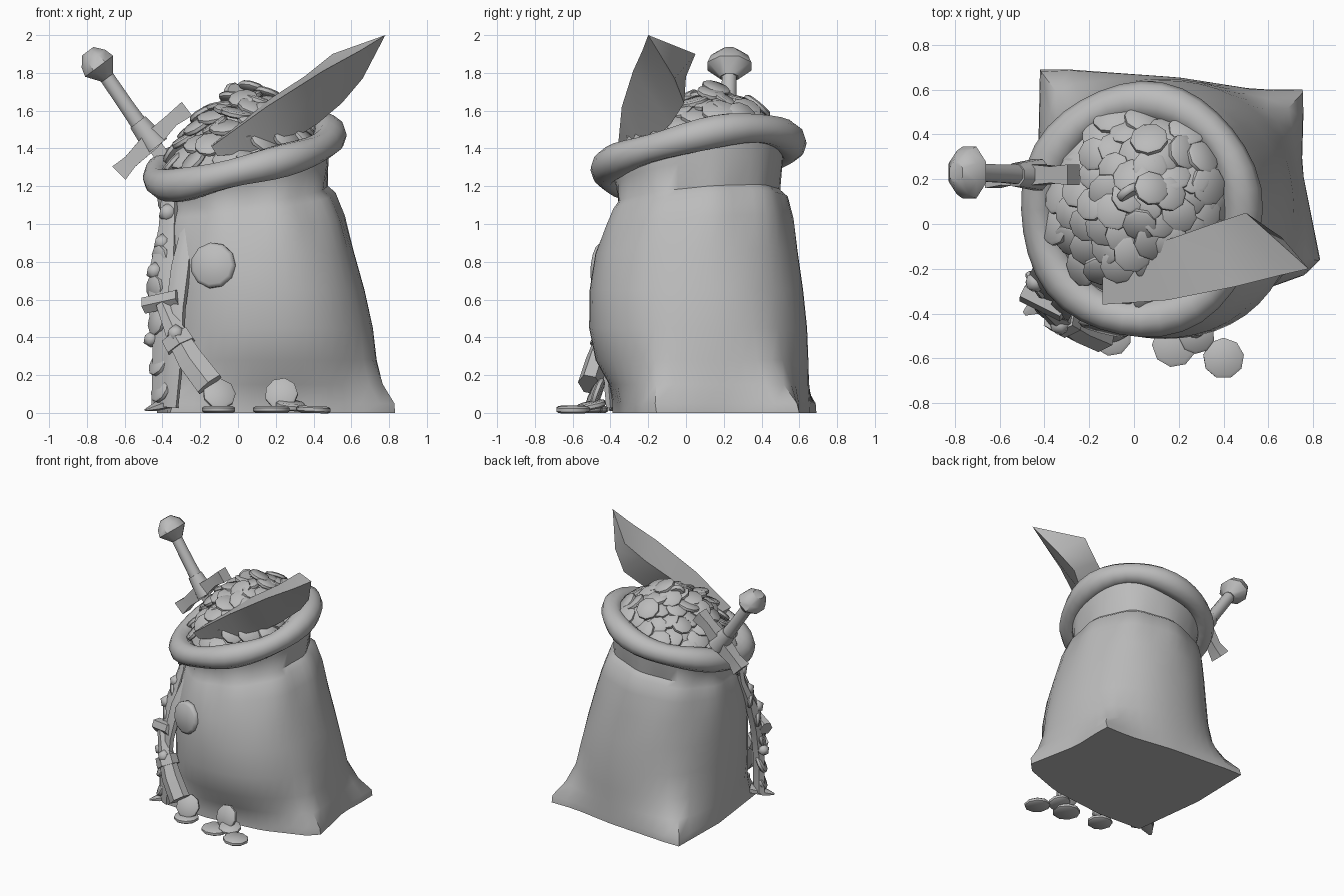
import bpy, bmesh, math, random
from mathutils import Vector, Matrix

random.seed(4)
cube = bpy.data.objects.get("Cube")
if cube:
    bpy.data.objects.remove(cube, do_unlink=True)

grey = bpy.data.materials.new("plain grey")
grey.use_nodes = True
grey.diffuse_color = (0.5, 0.5, 0.5, 1)
grey.node_tree.nodes["Principled BSDF"].inputs["Base Color"].default_value = (0.5, 0.5, 0.5, 1)


def finish(name, bm, angle=45):
    bmesh.ops.recalc_face_normals(bm, faces=bm.faces)
    mesh = bpy.data.meshes.new(name)
    bm.to_mesh(mesh)
    bm.free()
    mesh.materials.append(grey)
    obj = bpy.data.objects.new(name, mesh)
    bpy.context.collection.objects.link(obj)
    bpy.ops.object.select_all(action='DESELECT')
    obj.select_set(True)
    bpy.context.view_layer.objects.active = obj
    bpy.ops.object.shade_smooth_by_angle(angle=math.radians(angle))


def loft(name, rings, loop=False, angle=45):
    """Skin a row of equal rings; cap the ends unless it loops."""
    bm = bmesh.new()
    rows = [[bm.verts.new(p) for p in ring] for ring in rings]
    pairs = list(zip(rows, rows[1:])) + ([(rows[-1], rows[0])] if loop else [])
    for a, b in pairs:
        for i in range(len(a)):
            j = (i + 1) % len(a)
            bm.faces.new((a[i], a[j], b[j], b[i]))
    if not loop:
        bm.faces.new(rows[0])
        bm.faces.new(rows[-1])
    finish(name, bm, angle)


def tube(name, stations, sides=8, flat=1.0, side=(0, 1, 0)):
    """Stations are (x, y, z, radius); flat scales along the side axis."""
    pts = [Vector(s[:3]) for s in stations]
    rings = []
    for i, s in enumerate(stations):
        d = (pts[min(i + 1, len(pts) - 1)] - pts[max(i - 1, 0)]).normalized()
        u = d.cross(Vector(side)).normalized()
        v = d.cross(u)
        rings.append([pts[i] + s[3] * (u * math.cos(t) + v * math.sin(t) * flat)
                      for t in (math.tau * (k + 0.5) / sides for k in range(sides))])
    loft(name, rings)


def coin(bm, centre, normal, radius, thick=0.036, sides=9):
    """A thin lens-shaped disc."""
    turn = Vector(normal).to_track_quat('Z', 'Y').to_matrix().to_4x4()
    squash = Matrix.Diagonal((radius, radius, thick / 2, 1))
    ring = [(0.85, -1), (1, -0.5), (1, 0.5), (0.85, 1)]
    place = Matrix.Translation(centre) @ turn @ squash
    rows = [[bm.verts.new(place @ Vector((r * math.cos(math.tau * k / sides),
                                          r * math.sin(math.tau * k / sides), h)))
             for k in range(sides)] for r, h in ring]
    for a, b in zip(rows, rows[1:]):
        for k in range(sides):
            j = (k + 1) % sides
            bm.faces.new((a[k], a[j], b[j], b[k]))
    bm.faces.new(rows[0][::-1])
    bm.faces.new(rows[-1])


def tilt(x, y):
    return 0.25 * (x - 0.03) + 0.17 * (y - 0.06)


# Sack: z, left, right, front, back, pull to the base outline, mouth tilt
LEVELS = [(0, -.42, .70, -.36, .62, 1, 0), (.05, -.43, .72, -.39, .63, .97, 0),
          (.15, -.43, .72, -.44, .64, .55, 0), (.28, -.43, .72, -.505, .645, .2, 0),
          (.45, -.43, .71, -.52, .64, .05, 0), (.65, -.43, .67, -.51, .62, 0, 0),
          (.85, -.42, .61, -.48, .59, 0, .1), (1.0, -.40, .56, -.43, .56, 0, .3),
          (1.1, -.38, .51, -.39, .53, 0, .5), (1.14, -.36, .47, -.36, .49, 0, .5),
          (1.25, -.38, .48, -.37, .51, 0, .75), (1.36, -.40, .48, -.39, .52, 0, 1)]
BASE = [Vector(p) for p in ((-.42, .70), (-.15, .68), (.2, .655), (.55, .6), (.76, .6), (.75, .25),
                            (.84, -.2), (.45, -.34), (0, -.39), (-.36, -.37), (-.43, .2))]
SEG = 48


def base_radius(centre, ray):
    """Distance from the centre to the base outline along a ray."""
    for a, b in zip(BASE, BASE[1:] + BASE[:1]):
        a, edge = a - centre, b - a
        cross = ray.cross(edge)
        if abs(cross) > 1e-6:
            dist, along = a.cross(edge) / cross, a.cross(ray) / cross
            if dist > 0 and -1e-6 <= along <= 1 + 1e-6:
                return dist


def sack_ring(z, x0, x1, y0, y1, pull, lean):
    centre = Vector(((x0 + x1) / 2, (y0 + y1) / 2))
    ring = []
    for k in range(SEG):
        t = math.tau * k / SEG
        ray = Vector((math.cos(t), math.sin(t)))
        r = (abs(2 * ray.x / (x1 - x0)) ** 2.2 + abs(2 * ray.y / (y1 - y0)) ** 2.2) ** (-1 / 2.2)
        r += pull * (base_radius(centre, ray) - r)
        if 0.9 < z < 1.2:
            r += 0.009 * math.sin(9 * t)
        p = centre + r * ray
        ring.append((p.x, p.y, z + lean * tilt(p.x, p.y)))
    return ring


loft("sack_body", [sack_ring(*lv) for lv in LEVELS], angle=50)

# Rolled rim
rings = []
for k in range(36):
    t = math.tau * k / 36
    out = Vector((math.cos(t), math.sin(t), 0))
    mid = Vector((0.03 + 0.455 * out.x, 0.063 + 0.487 * out.y, 0))
    mid.z = 1.355 + tilt(mid.x, mid.y) + 0.012 * math.sin(3 * t)
    r = 0.085 + 0.007 * math.sin(5 * t + 1)
    rings.append([mid + r * (out * math.cos(a) + Vector((0, 0, math.sin(a))))
                  for a in (math.tau * j / 10 for j in range(10))])
loft("rolled_rim", rings, loop=True, angle=60)


# Mound of treasure under the coins
def mound(rho, t):
    x, y = 0.02 + 0.40 * rho * math.cos(t), 0.08 + 0.43 * rho * math.sin(t)
    return Vector((x, y, 1.345 + tilt(x, y) + 0.31 * (1 - rho ** 2.2)))


loft("coin_mound", [[mound(rho, math.tau * k / 20) for k in range(20)]
                    for rho in (1.05, .85, .65, .45, .25, .06)])

# Coins heaped over the mound
bm = bmesh.new()
COUNT = 62
for i in range(COUNT):
    rho, t = 0.97 * math.sqrt((i + 0.5) / COUNT), i * 2.39996
    p = mound(rho, t) + Vector((0, 0, random.uniform(0.0, 0.05)))
    n = Vector((rho * math.cos(t) * 1.1, rho * math.sin(t) * 1.1, 1))
    n += Vector([random.uniform(-0.35, 0.35) for _ in range(3)])
    coin(bm, p, n, random.uniform(0.075, 0.09))
coin(bm, (-.02, .14, 1.69), (.5, -.8, .3), 0.06)
finish("heaped_coins", bm)

# Coins lying and leaning at the foot of the sack
bm = bmesh.new()
for p, n, r in [((.18, -.54, .018), (0, 0, 1), .10), ((.40, -.60, .018), (.05, 0, 1), .092),
                ((-.10, -.50, .018), (0, 0, 1), .09), ((-.10, -.48, .10), (.2, -1, .5), .088),
                ((.23, -.47, .10), (-.1, -1, .35), .088), ((.28, -.50, .04), (.1, -.2, 1), .08)]:
    coin(bm, p, n, r)
finish("fallen_coins", bm)

# Round boss pressed into the front
bm = bmesh.new()
coin(bm, (-.13, -.45, .78), (-.25, -1, .12), 0.122, 0.06, 11)
finish("front_boss", bm, 70)

# Broad curved blade: a front edge, a rear edge and a keel below
FRONT = [(-.14, -.36, 1.41), (.15, -.34, 1.62), (.45, -.28, 1.81), (.65, -.23, 1.92), (.78, -.2, 2.0)]
REAR = [(-.14, -.17, 1.42), (.02, -.11, 1.55), (.18, -.06, 1.67), (.35, 0, 1.78), (.5, .05, 1.9)]
KEEL = [(-.11, -.33, 1.36), (.2, -.24, 1.39), (.42, -.08, 1.53), (.55, -.01, 1.64), (.66, -.06, 1.77)]
loft("broad_blade", zip(FRONT, REAR, KEEL))

# Sword standing in the heap
tube("sword_pommel", [(-.795, .23, 1.915, .04), (-.765, .23, 1.875, .085),
                      (-.735, .23, 1.835, .1), (-.69, .23, 1.775, .04)], 8, 1.25)
tube("sword_grip", [(-.71, .23, 1.80, .042), (-.58, .225, 1.61, .044), (-.46, .22, 1.44, .052)])
tube("sword_collar", [(-.53, .22, 1.54, .055), (-.43, .22, 1.41, .075)])
tube("sword_guard", [(-.63, .21, 1.27, .07), (-.57, .21, 1.33, .052), (-.46, .22, 1.44, .07),
                     (-.35, .22, 1.55, .052), (-.27, .22, 1.61, .065)], 4)
tube("sword_blade", [(-.46, .22, 1.44, .055), (-.25, .21, 1.15, .05)], 4, 0.4)

# Treasure spilling down the front right side
tube("hanging_strap", [(-.36, -.12, 1.2, .05), (-.37, -.16, .98, .06), (-.39, -.25, .78, .09),
                       (-.40, -.30, .58, .09), (-.38, -.36, .35, .085), (-.39, -.35, .04, .08)],
     6, 0.5, (.6, .8, 0))
tube("inner_strap", [(-.27, -.24, 1.0, .03), (-.30, -.34, .78, .06), (-.33, -.39, .55, .06),
                     (-.34, -.41, .3, .06), (-.36, -.39, .03, .05)], 6, 0.5, (.5, .9, 0))
tube("cross_bar", [(-.49, -.30, .57, .05), (-.31, -.39, .61, .05)], 6)
tube("dagger_sheath", [(-.40, -.37, .58, .04), (-.32, -.43, .40, .065), (-.25, -.47, .28, .08),
                       (-.15, -.51, .15, .085)], 6, 0.75)
tube("sheath_band", [(-.335, -.42, .41, .085), (-.30, -.44, .35, .09)], 6, 0.8)
tube("floor_blade", [(-.49, -.40, .015, .012), (-.43, -.36, .035, .05), (-.34, -.31, .06, .06)],
     6, 0.5, (0, 0, 1))

# Gems and coins strung along the straps
bm = bmesh.new()
for x, y, z, r in [(-.33, -.45, .42, .05), (-.46, -.31, .39, .045), (-.44, -.26, .75, .05),
                   (-.40, -.20, .90, .05), (-.37, -.15, 1.06, .055)]:
    bmesh.ops.create_icosphere(bm, subdivisions=1, radius=r, matrix=Matrix.Translation((x, y, z)))
finish("strung_gems", bm, 50)
bm = bmesh.new()
for p in [(-.38, -.10, 1.12), (-.41, -.22, .82), (-.44, -.27, .66), (-.43, -.33, .48),
          (-.42, -.34, .26), (-.41, -.36, .12)]:
    coin(bm, p, (-.8, -.5, random.uniform(-.3, .5)), 0.07)
finish("strung_coins", bm)
